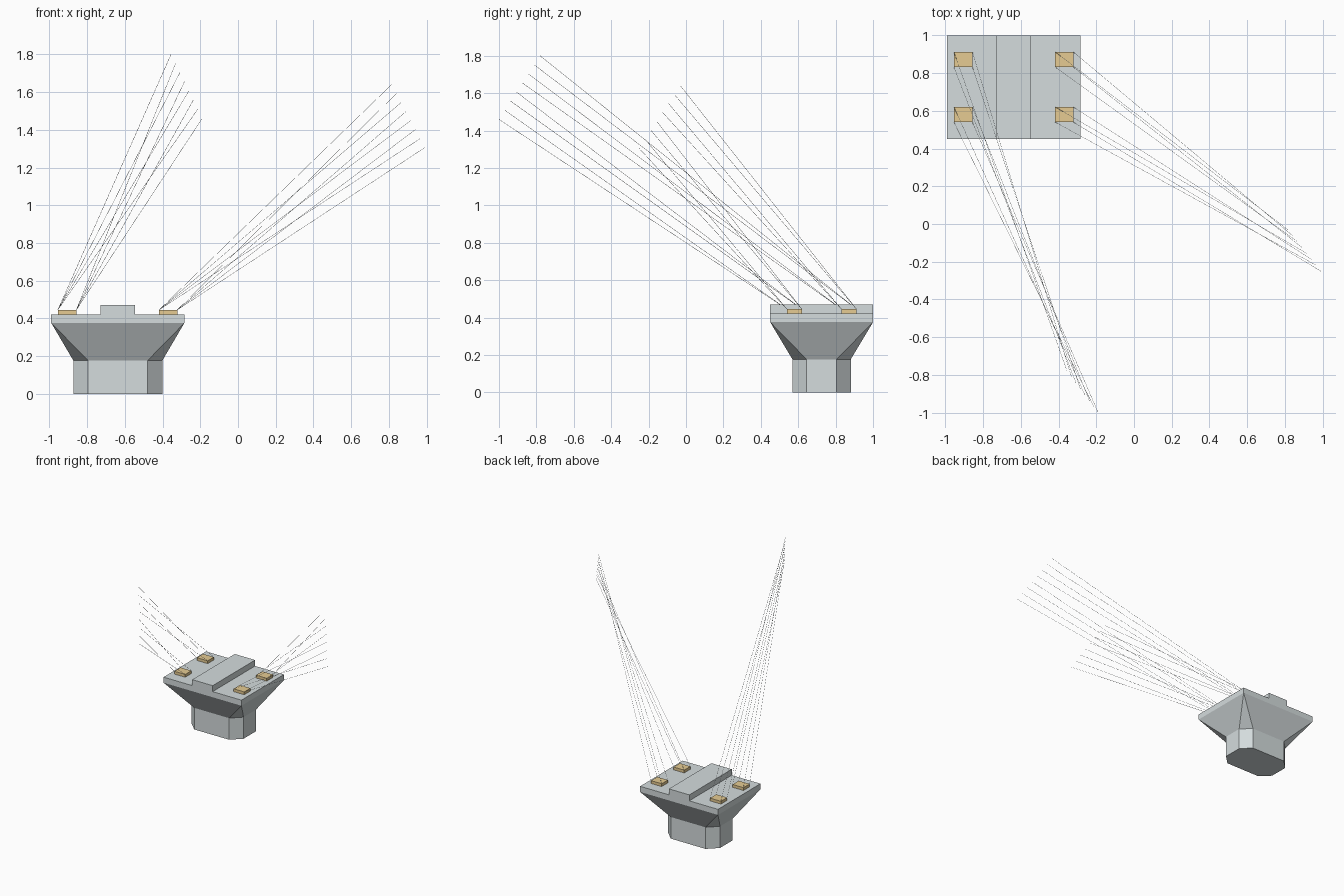
import bpy, bmesh, math
from mathutils import Vector

if "Cube" in bpy.data.objects:
    bpy.data.objects.remove(bpy.data.objects["Cube"])


def material(name, rgb):
    m = bpy.data.materials.new(name)
    m.diffuse_color = (*rgb, 1.0)
    m.use_nodes = True
    m.node_tree.nodes["Principled BSDF"].inputs["Base Color"].default_value = m.diffuse_color
    return m


CONCRETE = material("concrete grey", (0.66, 0.715, 0.725))
TAN = material("bearing tan", (0.79, 0.60, 0.29))


def finish(bm, name, mat):
    bmesh.ops.recalc_face_normals(bm, faces=bm.faces)
    me = bpy.data.meshes.new(name)
    bm.to_mesh(me)
    bm.free()
    ob = bpy.data.objects.new(name, me)
    me.materials.append(mat)
    bpy.context.collection.objects.link(ob)
    return ob


def hull(name, points, mat):
    """Convex solid through the given points, coplanar faces merged."""
    bm = bmesh.new()
    for p in points:
        bm.verts.new(p)
    bmesh.ops.convex_hull(bm, input=bm.verts[:])
    bmesh.ops.dissolve_limit(bm, angle_limit=math.radians(1),
                             verts=bm.verts[:], edges=bm.edges[:])
    return finish(bm, name, mat)


def box(name, x0, x1, y0, y1, z0, z1, mat):
    return hull(name, [(x, y, z) for x in (x0, x1) for y in (y0, y1) for z in (z0, z1)], mat)


CX, CY = -0.637, 0.725
HALF_X, HALF_Y = 0.353, 0.275
SLAB_TOP, PAD_TOP = 0.422, 0.445


def octagon(z):
    half = [(0.236, 0.08), (0.158, 0.156)]
    return [(CX + sx * a, CY + sy * b, z) for a, b in half for sx in (-1, 1) for sy in (-1, 1)]


def rectangle(z):
    return [(CX + sx * HALF_X, CY + sy * HALF_Y, z) for sx in (-1, 1) for sy in (-1, 1)]


# Pier: chamfered column, flared head, cap slab and raised middle block
hull("pier_column", octagon(0.0) + octagon(0.177), CONCRETE)
hull("flared_head", octagon(0.177) + rectangle(0.376), CONCRETE)
hull("cap_slab", rectangle(0.376) + rectangle(SLAB_TOP), CONCRETE)
box("raised_block", -0.73, -0.545, CY - HALF_Y, CY + HALF_Y, SLAB_TOP, 0.471, CONCRETE)

# Bearing pads
PAD_X = {"left": (-0.955, -0.857), "right": (-0.418, -0.322)}
PAD_Y = {"back": (0.832, 0.912), "front": (0.54, 0.62)}
for side, (x0, x1) in PAD_X.items():
    for row, (y0, y1) in PAD_Y.items():
        box(f"bearing_pad_{row}_{side}", x0, x1, y0, y1, SLAB_TOP, PAD_TOP, TAN)


def rod(bm, a, b, r):
    """Very thin three-sided rod from a to b."""
    a, b = Vector(a), Vector(b)
    q = (b - a).to_track_quat('Z', 'Y')
    ring = [q @ Vector((r * math.cos(t), r * math.sin(t), 0))
            for t in (0, math.tau / 3, 2 * math.tau / 3)]
    lo = [bm.verts.new(a + v) for v in ring]
    hi = [bm.verts.new(b + v) for v in ring]
    for i in range(3):
        j = (i + 1) % 3
        bm.faces.new((lo[i], lo[j], hi[j], hi[i]))
    bm.faces.new(lo[::-1])
    bm.faces.new(hi)


# Fans of thin leader lines, one from every pad corner
ENDS = {"left": ((-0.355, -0.78, 1.80), (-0.19, -1.0, 1.46)),
        "right": ((0.815, -0.03, 1.64), (0.99, -0.25, 1.305))}
for side, (first, last) in ENDS.items():
    lines = bmesh.new()
    corners = [(x, y, PAD_TOP) for row in ("back", "front")
               for y in reversed(PAD_Y[row]) for x in PAD_X[side]]
    for k, corner in enumerate(corners):
        rod(lines, corner, Vector(first).lerp(Vector(last), k / 7), 0.001)
    finish(lines, f"leader_lines_{side}", CONCRETE)
